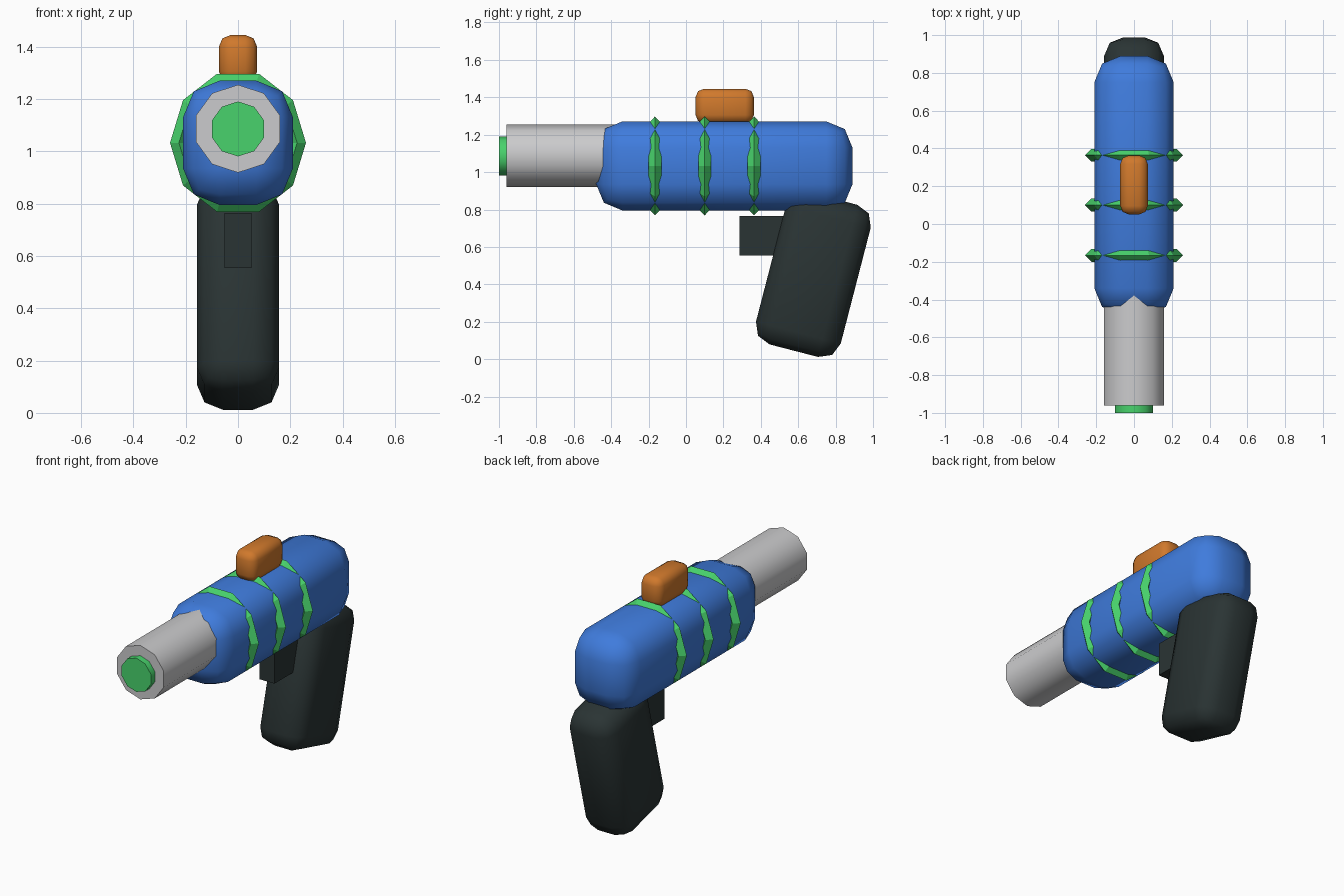
import bpy
import math

cube = bpy.data.objects.get("Cube")
if cube:
    bpy.data.objects.remove(cube, do_unlink=True)


def material(name, rgb):
    mat = bpy.data.materials.new(name)
    mat.use_nodes = True
    mat.diffuse_color = (*rgb, 1)
    mat.node_tree.nodes["Principled BSDF"].inputs["Base Color"].default_value = (*rgb, 1)
    return mat


blue = material("blue", (0.05, 0.2, 0.72))
green = material("green", (0.065, 0.65, 0.15))
orange = material("orange", (0.63, 0.19, 0.025))
grey = material("light grey", (0.6, 0.6, 0.61))
dark = material("charcoal", (0.023, 0.034, 0.034))


def finish(name, mat):
    obj = bpy.context.object
    obj.name = name
    obj.data.materials.append(mat)
    return obj


def box(name, mat, centre, size, bevel=0, tilt=0):
    """Box with optional two-step rounded edges, tilted about x."""
    bpy.ops.mesh.primitive_cube_add(size=1, location=centre)
    obj = finish(name, mat)
    obj.scale = size
    bpy.ops.object.transform_apply(location=False, rotation=False, scale=True)
    obj.rotation_euler.x = math.radians(tilt)
    if bevel:
        mod = obj.modifiers.new("rounded edges", "BEVEL")
        mod.width = bevel
        mod.segments = 2
        bpy.ops.object.shade_smooth()
    return obj


def tube(name, mat, radius, y_front, y_back, z):
    """Ten-sided cylinder lying along y."""
    bpy.ops.mesh.primitive_cylinder_add(
        vertices=10, radius=radius, depth=y_back - y_front,
        location=(0, (y_front + y_back) / 2, z), rotation=(math.pi / 2, 0, 0))
    obj = finish(name, mat)
    bpy.ops.object.shade_smooth_by_angle(angle=math.radians(40))
    return obj


# Main body, grip, trigger and top sight
box("body", blue, (0, 0.205, 1.033), (0.42, 1.37, 0.476), 0.14)
box("grip", dark, (0, 0.681, 0.452), (0.315, 0.468, 0.84), 0.1, -14.5)
box("trigger", dark, (0, 0.435, 0.66), (0.104, 0.3, 0.21))
box("sight", orange, (0, 0.207, 1.353), (0.146, 0.312, 0.185), 0.045)

# Barrel and its glowing tip
tube("barrel", grey, 0.168, -0.96, -0.2, 1.087)
tube("barrel_tip", green, 0.105, -1.0, -0.9, 1.086)

# Faceted rings around the body
for i, y in enumerate((-0.166, 0.1, 0.364)):
    bpy.ops.mesh.primitive_torus_add(
        major_segments=10, minor_segments=4, major_radius=0.226, minor_radius=0.034,
        location=(0, y, 1.033), rotation=(math.pi / 2, 0, 0))
    ring = finish(f"ring_{i + 1}", green)
    ring.scale.y = 1.068
    bpy.ops.object.shade_flat()
